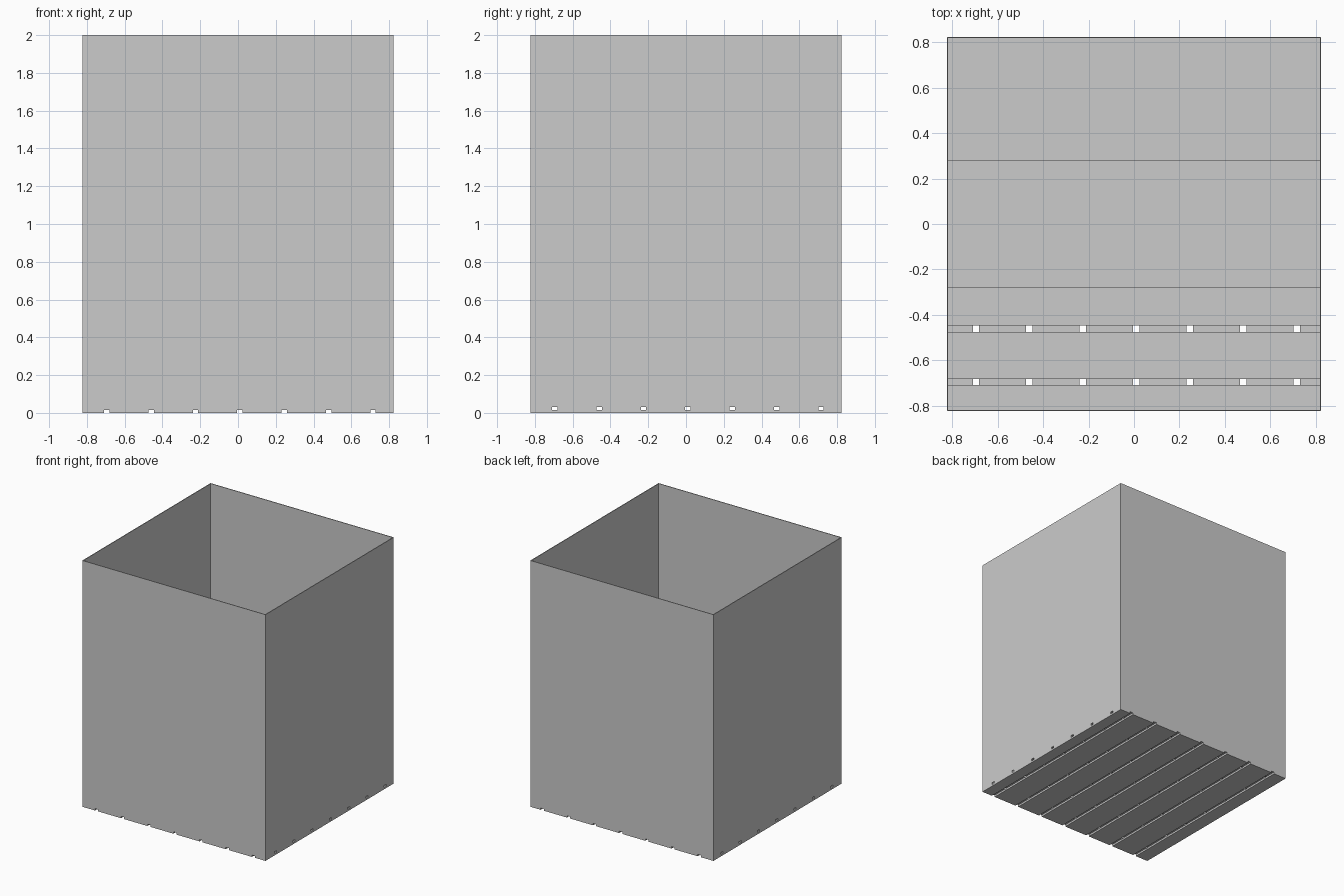
import bpy
import bmesh

cube = bpy.data.objects.get("Cube")
if cube:
    bpy.data.objects.remove(cube, do_unlink=True)

HALF = 0.823      # half the outer width
HEIGHT = 2.0
WALL = 0.006
PITCH = 0.235     # spacing of the drainage channels
CHANNEL = 0.028   # channel width
CHANNELS = [0.01 + PITCH * i for i in range(-3, 4)]

grey = bpy.data.materials.new("light_grey")
grey.use_nodes = True
colour = (0.6, 0.6, 0.6, 1)
grey.diffuse_color = colour
grey.node_tree.nodes["Principled BSDF"].inputs["Base Color"].default_value = colour


def add_object(name, bm):
    bmesh.ops.recalc_face_normals(bm, faces=bm.faces)
    mesh = bpy.data.meshes.new(name)
    bm.to_mesh(mesh)
    bm.free()
    mesh.materials.append(grey)
    obj = bpy.data.objects.new(name, mesh)
    bpy.context.collection.objects.link(obj)
    return obj


def add_box(bm, low, high):
    verts = bmesh.ops.create_cube(bm, size=1)["verts"]
    for v in verts:
        v.co = [high[i] if v.co[i] > 0 else low[i] for i in range(3)]


def cut(target, cutter):
    mod = target.modifiers.new(cutter.name, "BOOLEAN")
    mod.operation = "DIFFERENCE"
    mod.solver = "EXACT"
    mod.object = cutter
    cutter.hide_render = True
    cutter.hide_viewport = True
    cutter.display_type = "WIRE"


# Outer block of the open bin
bm = bmesh.new()
add_box(bm, (-HALF, -HALF, 0), (HALF, HALF, HEIGHT))
bin_body = add_object("bin_body", bm)

# Hollow with a floor that steps up towards the back
inner = HALF - WALL
step = 0.28
floor = [0.024, 0.04, 0.056]
profile = [(-inner, floor[0]), (-step, floor[0]), (-step, floor[1]),
           (step, floor[1]), (step, floor[2]), (inner, floor[2]),
           (inner, HEIGHT + 0.1), (-inner, HEIGHT + 0.1)]
bm = bmesh.new()
face = bm.faces.new([bm.verts.new((-inner, y, z)) for y, z in profile])
extruded = bmesh.ops.extrude_face_region(bm, geom=[face])["geom"]
bmesh.ops.translate(bm, vec=(2 * inner, 0, 0),
                    verts=[g for g in extruded if isinstance(g, bmesh.types.BMVert)])
cut(bin_body, add_object("hollow_cutter", bm))

# Grooves under the base, running front to back
bm = bmesh.new()
for x in CHANNELS:
    add_box(bm, (x - CHANNEL / 2, -1, -0.1), (x + CHANNEL / 2, 1, 0.015))
cut(bin_body, add_object("groove_cutter", bm))

# Tunnels through the floor, running side to side
bm = bmesh.new()
for y in CHANNELS:
    add_box(bm, (-1, y - CHANNEL / 2, 0.014), (1, y + CHANNEL / 2, 0.03))
cut(bin_body, add_object("tunnel_cutter", bm))
